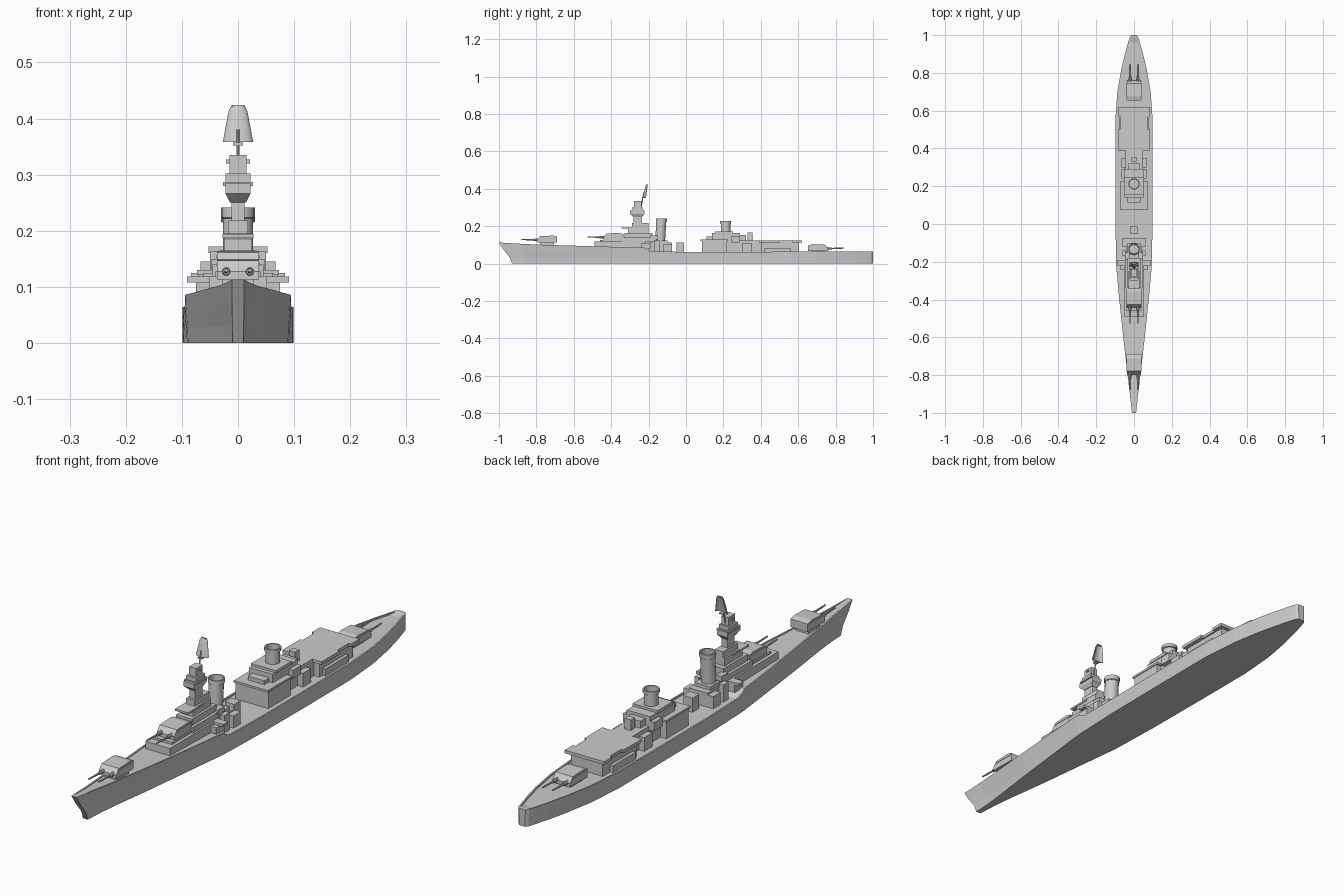
import bpy, bmesh, math
from mathutils import Vector

if "Cube" in bpy.data.objects:
    bpy.data.objects.remove(bpy.data.objects["Cube"])


def finish(name, bm, smooth=False):
    bmesh.ops.remove_doubles(bm, verts=bm.verts, dist=1e-5)
    bmesh.ops.recalc_face_normals(bm, faces=bm.faces)
    me = bpy.data.meshes.new(name)
    bm.to_mesh(me)
    bm.free()
    ob = bpy.data.objects.new(name, me)
    bpy.context.collection.objects.link(ob)
    if smooth:
        bpy.context.view_layer.objects.active = ob
        ob.select_set(True)
        bpy.ops.object.shade_smooth_by_angle(angle=math.radians(35))
        ob.select_set(False)
    return ob


def loft(bm, rings, closed=True, caps=True):
    vs = [[bm.verts.new(p) for p in r] for r in rings]
    n = len(vs[0])
    for a, b in zip(vs, vs[1:]):
        for i in range(n if closed else n - 1):
            j = (i + 1) % n
            bm.faces.new((a[i], a[j], b[j], b[i]))
    if caps:
        bm.faces.new(vs[0])
        bm.faces.new(vs[-1])


def prism(name, w, prof):
    """Side profile (y, z) extruded across the beam to half width w."""
    bm = bmesh.new()
    loft(bm, [[(x, y, z) for y, z in prof] for x in (-w, w)])
    return finish(name, bm)


def box(name, w, y0, y1, z0, z1, cx=0):
    ob = prism(name, w, [(y0, z0), (y1, z0), (y1, z1), (y0, z1)])
    ob.location.x = cx
    return ob


def pair(name, w, y0, y1, z0, z1, cx):
    for s, side in ((-1, "left"), (1, "right")):
        box(name + "_" + side, w, y0, y1, z0, z1, s * cx)


def lathe(name, y, prof, rake=0, n=18):
    """Revolve (radius, z) about a vertical axis leaning aft by rake."""
    bm = bmesh.new()
    z0 = prof[0][1]
    loft(bm, [[(r * math.cos(2 * math.pi * i / n),
                y + rake * (z - z0) + r * math.sin(2 * math.pi * i / n), z)
               for i in range(n)] for r, z in prof])
    return finish(name, bm, True)


def rod(name, a, b, r0, r1, n=10):
    a, b = Vector(a), Vector(b)
    q = (b - a).to_track_quat('Z', 'Y')
    bm = bmesh.new()
    loft(bm, [[p + q @ Vector((r * math.cos(2 * math.pi * i / n),
                               r * math.sin(2 * math.pi * i / n), 0))
               for i in range(n)] for p, r in ((a, r0), (b, r1))])
    return finish(name, bm, True)


# Hull: stations of (y, rake, top half width, bottom half width, deck z)
stations = [(-1, .07, .011, .010, .113), (-.9, .045, .022, .014, .107),
            (-.8, .02, .034, .022, .102), (-.6, 0, .057, .046, .096),
            (-.4, 0, .078, .069, .090), (-.225, 0, .094, .089, .086),
            (-.185, 0, .095, .091, .065), (0, 0, .098, .097, .063),
            (.3, 0, .099, .099, .063), (.55, 0, .099, .099, .064),
            (.7, 0, .088, .087, .064), (.82, 0, .067, .066, .065),
            (.9, 0, .048, .047, .065), (.96, 0, .031, .030, .065),
            (.99, 0, .022, .021, .065), (1, 0, .014, .013, .065)]
bm = bmesh.new()
rings = []
for y, rake, wt, wb, zt in stations:
    half = [(wt + (wb - wt) * g, y + rake * g, zt * f)
            for f, g in ((0, 1), (.3, .82), (.65, .36), (1, 0))]
    drop = 0 if abs(y) > .985 else (.003 if y < -.2 else .006)
    inner = wt * .7 if wt < .02 else wt - .006
    half += [(inner, y, zt), (inner, y, zt - drop)]
    rings.append(half + [(-x, yy, z) for x, yy, z in reversed(half)])
loft(bm, rings)
finish("hull", bm)


# Twin-gun turrets
def turret(name, yc, z, d, base):
    prof = [(yc - d * y, z + h) for y, h in
            ((-.053, 0), (.054, 0), (.054, .014), (.037, .034), (-.03, .037), (-.053, .031))]
    prism(name + "_house", .037, prof)
    prism(name + "_roof_edge", .039, [(yc - d * y, z + h) for y, h in
          ((-.05, .024), (.04, .024), (.034, .029), (-.05, .029))])
    box(name + "_base", .028, yc - .035, yc + .035, base, z)
    for s in (-1, 1):
        x = s * .021
        rod(name + "_gun_sleeve", (x, yc - d * .04, z + .014), (x, yc - d * .075, z + .014), .008, .006)
        rod(name + "_gun_barrel", (x, yc - d * .07, z + .014), (x, yc - d * .138, z + .016), .004, .003)


turret("bow_turret", -.742, .113, 1, .09)
turret("raised_turret", -.388, .127, 1, .11)
turret("stern_turret", .706, .067, -1, .05)

# Forward deckhouse and bridge
box("forward_deckhouse", .052, -.49, -.2, .08, .118)
box("turret_deck", .04, -.46, -.22, .118, .127)
box("bridge_base", .045, -.34, -.16, .118, .14)
box("bridge_house", .034, -.33, -.18, .14, .165)
prism("bridge_front", .025, [(-.31, .165), (-.2, .165), (-.2, .195), (-.29, .195), (-.31, .185)])
box("bridge_deck", .028, -.345, -.25, .187, .194)
box("bridge_top", .018, -.29, -.2, .195, .218)
pair("bridge_wing", .025, -.22, -.19, .108, .118, .066)
pair("bridge_wing_support", .015, -.24, -.19, .08, .108, .06)
pair("bridge_side_box", .012, -.19, -.15, .13, .15, .035)
box("tower_column", .012, -.28, -.235, .21, .252)
bm = bmesh.new()
loft(bm, [[(-w, a, z), (w, a, z), (w, b, z), (-w, b, z)] for w, a, b, z in
          ((.014, -.282, -.235, .25), (.022, -.3, -.222, .266), (.022, -.3, -.222, .285))])
finish("tower_lookout", bm)
box("tower_rail", .027, -.29, -.225, .28, .287)
box("tower_upper", .022, -.285, -.232, .287, .302)
box("tower_cabin", .015, -.277, -.238, .302, .335)
box("tower_sight", .021, -.262, -.25, .32, .327)

# Mast with curved tapered radar screen
rod("mast", (0, -.243, .285), (0, -.226, .38), .003, .0025, 8)
box("mast_bracket", .009, -.235, -.215, .352, .357)
bm = bmesh.new()
n = 10
rings = []
for w, z, y in ((.027, .358, -.226), (.017, .412, -.219), (.011, .424, -.217)):
    outer = [(w * math.cos(math.pi * i / n), y - .5 * w * math.sin(math.pi * i / n) + .01, z)
             for i in range(n + 1)]
    inside = [(x * .9, yy + .003, z) for x, yy, z in reversed(outer)]
    rings.append(outer + inside)
loft(bm, rings)
finish("radar_screen", bm, True)
prism("radar_cap", .0105, [(-.212, .421), (-.205, .421), (-.205, .424), (-.212, .424)])

# Forward funnel and the small houses beside it
box("funnel_house", .04, -.2, -.075, .055, .112)
box("funnel_plinth", .034, -.18, -.1, .112, .125)
lathe("forward_funnel", -.139,
      [(.027, .11), (.027, .222), (.03, .224), (.03, .241), (.025, .241), (.025, .19)], .06)
pair("funnel_locker", .012, -.12, -.075, .055, .105, .052)
pair("funnel_vent", .01, -.17, -.14, .055, .125, .052)
box("midship_vent", .02, -.052, -.012, .055, .112)

# Aft superstructure and funnel
box("aft_house", .07, .085, .22, .055, .125)
box("aft_house_roof", .073, .078, .225, .122, .13)
box("aft_middle_house", .05, .14, .29, .1, .163)
box("aft_middle_roof", .053, .155, .25, .16, .172)
box("aft_step", .035, .11, .15, .13, .145)
box("aft_rear_house", .045, .22, .4, .055, .125)
box("aft_control_room", .03, .27, .32, .125, .152)
box("aft_director", .013, .33, .355, .12, .166)
pair("aft_side_locker", .012, .3, .35, .055, .11, .055)
pair("aft_ledge", .012, .24, .29, .112, .145, .055)
lathe("aft_funnel", .212,
      [(.026, .165), (.026, .214), (.03, .216), (.03, .229), (.025, .229), (.025, .19)])

# Hangar with overhanging roof
box("hangar_body", .068, .4, .605, .055, .113)
box("hangar_roof", .074, .39, .62, .113, .125)
pair("hangar_roof_edge_front", .005, .39, .5, .113, .125, .079)
pair("hangar_roof_edge_back", .005, .57, .62, .113, .125, .079)
pair("hangar_side_walk", .006, .42, .56, .055, .085, .074)
